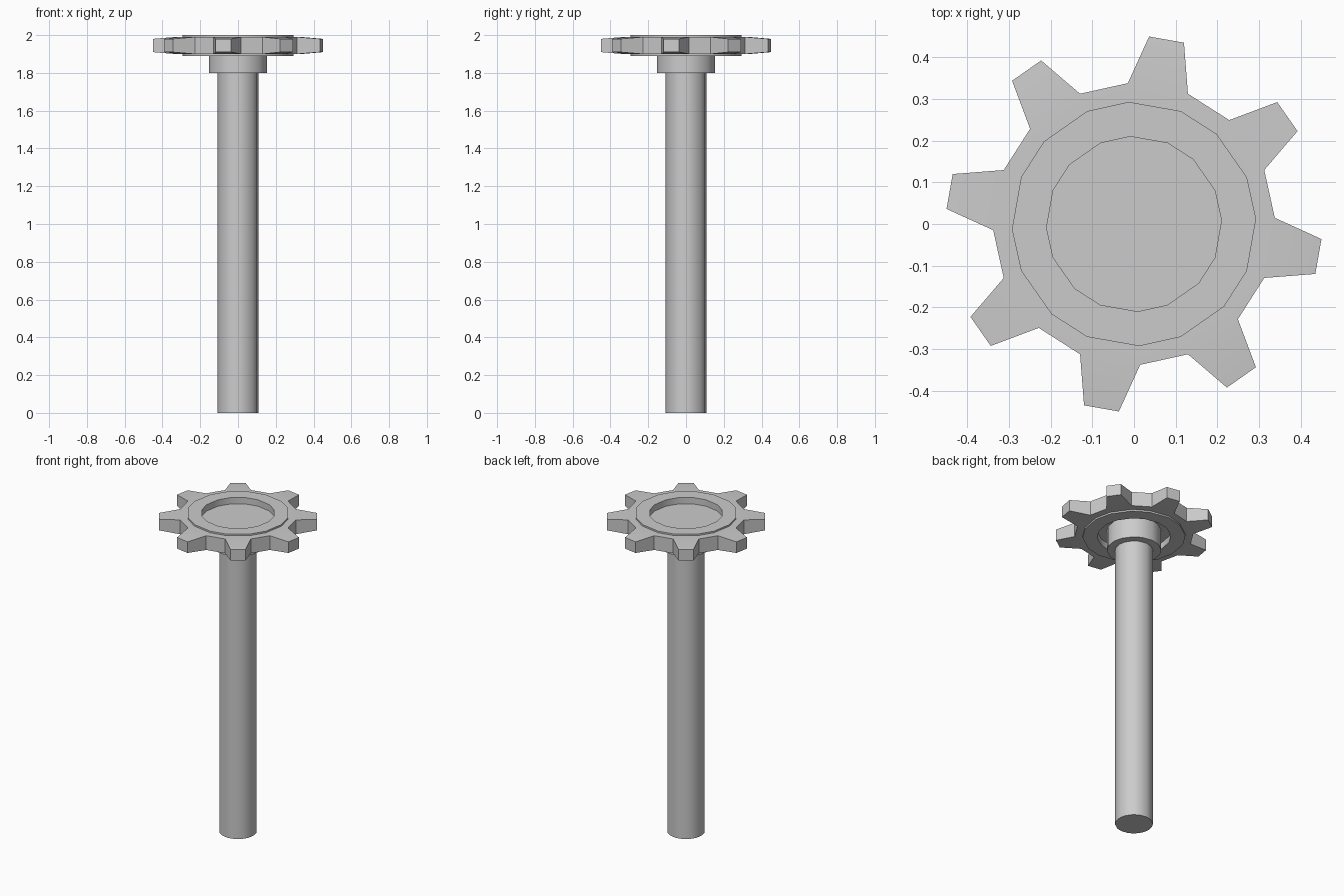
import bpy
import bmesh
from math import cos, sin, radians

if "Cube" in bpy.data.objects:
    bpy.data.objects.remove(bpy.data.objects["Cube"])

TEETH = 8
FIRST = 80       # direction of the first tooth, degrees
ROOT_HALF = 12.5
TIP_HALF = 5.4

steel = bpy.data.materials.new("grey steel")
steel.use_nodes = True
GREY = (0.6, 0.6, 0.6, 1)
steel.diffuse_color = GREY
steel.node_tree.nodes["Principled BSDF"].inputs["Base Color"].default_value = GREY


def ring(bm, r, z, half=ROOT_HALF):
    """Two points per tooth, at half degrees either side of its centre."""
    verts = []
    for i in range(TEETH):
        for side in (-half, half):
            a = radians(FIRST + i * 360 / TEETH + side)
            verts.append(bm.verts.new((r * cos(a), r * sin(a), z)))
    return verts


def bridge(bm, a, b, gaps_only=False):
    n = len(a)
    for i in range(1 if gaps_only else 0, n, 2 if gaps_only else 1):
        j = (i + 1) % n
        bm.faces.new((a[i], a[j], b[j], b[i]))


def finish(bm, name):
    bmesh.ops.recalc_face_normals(bm, faces=bm.faces)
    mesh = bpy.data.meshes.new(name)
    bm.to_mesh(mesh)
    bm.free()
    mesh.materials.append(steel)
    obj = bpy.data.objects.new(name, mesh)
    bpy.context.collection.objects.link(obj)
    bpy.ops.object.select_all(action='DESELECT')
    obj.select_set(True)
    bpy.context.view_layer.objects.active = obj
    bpy.ops.object.shade_smooth_by_angle(angle=radians(30))


def post(name, r, z0, z1):
    bm = bmesh.new()
    low, high = ring(bm, r, z0), ring(bm, r, z1)
    bridge(bm, low, high)
    bm.faces.new(low)
    bm.faces.new(high)
    finish(bm, name)


# Sprocket wheel: thin web, raised rim and tapered teeth
bm = bmesh.new()
top = [ring(bm, r, z) for r, z in ((0.21, 1.96), (0.21, 2.0), (0.293, 2.0), (0.293, 1.99), (0.338, 1.99))]
low = [ring(bm, r, z) for r, z in ((0.21, 1.93), (0.21, 1.89), (0.293, 1.89), (0.293, 1.90), (0.338, 1.90))]
for loops in (top, low):
    bm.faces.new(loops[0])
    for a, b in zip(loops, loops[1:]):
        bridge(bm, a, b)
bridge(bm, top[-1], low[-1], gaps_only=True)

# Teeth
tip_top = ring(bm, 0.451, 1.98, TIP_HALF)
tip_low = ring(bm, 0.451, 1.91, TIP_HALF)
for i in range(0, 2 * TEETH, 2):
    j = i + 1
    t, b, u, v = top[-1], low[-1], tip_top, tip_low
    bm.faces.new((t[i], t[j], u[j], u[i]))
    bm.faces.new((b[i], b[j], v[j], v[i]))
    bm.faces.new((u[i], u[j], v[j], v[i]))
    for k in (i, j):
        bm.faces.new((t[k], u[k], v[k], b[k]))
finish(bm, "sprocket_wheel")

# Collar and shaft
post("collar", 0.155, 1.80, 1.93)
post("shaft", 0.108, 0.0, 1.80)
